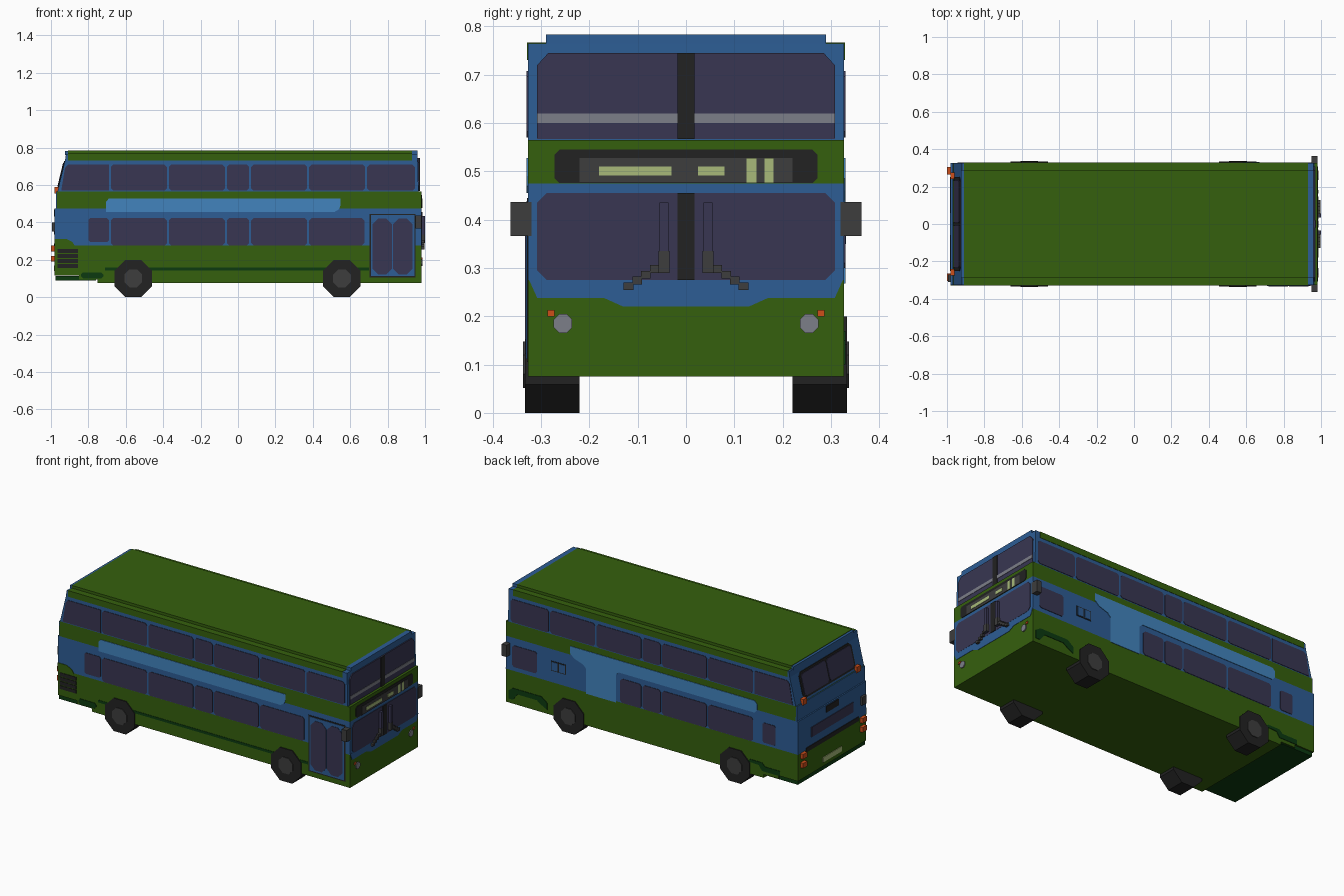
import bpy, bmesh, math

cube = bpy.data.objects.get("Cube")
if cube:
    bpy.data.objects.remove(cube, do_unlink=True)


def material(name, rgb):
    """Flat material from sRGB 0-255 values, stored as linear."""
    lin = [(c / 255 / 12.92) if c < 11 else ((c / 255 + 0.055) / 1.055) ** 2.4 for c in rgb]
    m = bpy.data.materials.new(name)
    m.use_nodes = True
    m.diffuse_color = (*lin, 1)
    m.node_tree.nodes["Principled BSDF"].inputs["Base Color"].default_value = (*lin, 1)
    return m


GREEN = material("green paint", (53, 96, 13))
DKGREEN = material("dark green", (12, 58, 16))
BLUE = material("blue paint", (45, 93, 149))
LTBLUE = material("light blue", (66, 132, 190))
GLASS = material("tinted glass", (56, 54, 82))
BLACK = material("black", (34, 34, 34))
GREY = material("dark grey", (61, 61, 61))
SILVER = material("silver", (124, 126, 136))
YELLOW = material("pale yellow", (168, 186, 122))
ORANGE = material("orange", (205, 78, 26))


def prism(name, pts, axis, lo, hi, mat, lean=None):
    """Extrude a 2D outline along axis; lean=(z0, k) shears x with height."""
    bm = bmesh.new()
    rings = []
    for d in (lo, hi):
        ring = []
        for a, b in pts:
            co = {"x": (d, a, b), "y": (a, d, b), "z": (a, b, d)}[axis]
            if lean:
                co = (co[0] + lean[1] * (co[2] - lean[0]), co[1], co[2])
            ring.append(bm.verts.new(co))
        bm.faces.new(ring)
        rings.append(ring)
    n = len(pts)
    for i in range(n):
        j = (i + 1) % n
        bm.faces.new((rings[0][i], rings[0][j], rings[1][j], rings[1][i]))
    bmesh.ops.recalc_face_normals(bm, faces=bm.faces)
    me = bpy.data.meshes.new(name)
    bm.to_mesh(me)
    bm.free()
    me.materials.append(mat)
    ob = bpy.data.objects.new(name, me)
    bpy.context.collection.objects.link(ob)
    return ob


def rect(a0, a1, b0, b1, c=0.0):
    """Rectangle outline with optional cut corners."""
    if c == 0:
        return [(a0, b0), (a1, b0), (a1, b1), (a0, b1)]
    return [(a0 + c, b0), (a1 - c, b0), (a1, b0 + c), (a1, b1 - c),
            (a1 - c, b1), (a0 + c, b1), (a0, b1 - c), (a0, b0 + c)]


def ellipse(ca, cb, ra, rb, n):
    return [(ca + ra * math.cos(math.tau * (i + .5) / n),
             cb + rb * math.sin(math.tau * (i + .5) / n)) for i in range(n)]


W = 0.327  # half width


def side(name, pts, s, mat, t=0.003):
    """Thin plate on the left (s=1) or right (s=-1) wall."""
    return prism(name, pts, "y", s * (W - 0.004), s * (W + t), mat)


def front(name, pts, mat, x=0.98, t=0.003):
    return prism(name, pts, "x", x - 0.004, x + t, mat)


def rear(name, pts, mat, x=-0.98, t=0.004, lean=None):
    return prism(name, pts, "x", x - t, x + 0.004, mat, lean)


# Body shell, stacked from the skirt to the roof
prism("lower_body", [(-.98, .115), (-.85, .115), (-.85, .095), (-.75, .095), (-.75, .075),
                     (.98, .075), (.98, .275), (-.98, .275)], "y", -W, W, GREEN)
prism("middle_body", rect(-.98, .98, .275, .475), "y", -W, W, BLUE)
prism("waist_band", rect(-.968, .98, .475, .565), "y", -W, W, GREEN)
prism("upper_body", [(-.965, .565), (.965, .565), (.96, .765), (-.92, .765), (-.925, .73)],
      "y", -W, W, BLUE)
prism("roof_edge", rect(-.91, .93, .73, .767), "y", -W - .002, W + .002, GREEN)
prism("roof_top", rect(-.91, .93, .765, .783), "y", -.29, .29, GREEN)
prism("roof_front_cap", rect(.93, .96, .765, .783), "y", -.29, .29, BLUE)
prism("roof_rear_cap", rect(-.925, -.91, .76, .78), "y", -.29, .29, BLUE)
prism("rear_underside", rect(-.975, -.76, -.32, .32), "z", .09, .114, DKGREEN)
rear("rear_waist_panel", rect(-W, W, .475, .565), BLUE, x=-.968)

# Wheels with hubs
for wx, end in ((.555, "front"), (-.56, "rear")):
    for s, lr in ((1, "left"), (-1, "right")):
        prism(f"{end}_{lr}_tyre", ellipse(wx, .1, .108, .108, 8), "y", s * .22, s * .333, BLACK)
        prism(f"{end}_{lr}_hub", ellipse(wx, .1, .052, .052, 8), "y", s * .3, s * .337, GREY)

# Upper deck side windows
BAYS = [(-.68, -.38), (-.37, -.07), (-.06, .06), (.07, .37), (.38, .68)]
for s, lr in ((1, "left"), (-1, "right")):
    for a, b in BAYS + [(.69, .945)]:
        side(f"upper_{lr}_window", rect(a, b, .57, .708, .012), s, GLASS)
    side(f"upper_{lr}_rear_window",
         [(-.945, .57), (-.69, .57), (-.69, .708), (-.91, .708), (-.925, .69)], s, GLASS)

# Lower deck side windows
for a, b in BAYS[:4] + [(.38, .675)]:
    side("lower_right_window", rect(a, b, .277, .422, .012), -1, GLASS)
side("lower_right_rear_window", rect(-.80, -.69, .295, .422, .01), -1, GLASS)
for a, b in BAYS[:3] + [(.07, .21)]:
    side("lower_left_window", rect(a, b, .277, .422, .012), 1, GLASS)
side("lower_left_rear_window", rect(-.83, -.745, .29, .41, .008), 1, GLASS)
side("driver_window", rect(.77, .935, .3, .43, .01), 1, GLASS)
side("driver_vent_frame", rect(.575, .675, .345, .405), 1, BLACK, .002)
for a in (.58, .63):
    side("driver_vent_pane", rect(a, a + .04, .35, .4), 1, BLUE, .004)

# Light blue swooshes
side("right_stripe", [(-.705, .455), (.515, .455), (.54, .47), (.548, .49), (.548, .528),
                      (-.69, .528), (-.705, .51)], -1, LTBLUE)
side("left_stripe", [(.548, .528), (.548, .485), (.52, .46), (.46, .44), (.44, .42), (.44, .268),
                     (.24, .268), (.24, .435), (.22, .455), (-.69, .455), (-.708, .475),
                     (-.708, .51), (-.69, .528)], 1, LTBLUE)

# Passenger door on the right
side("door_surround", rect(.703, .95, .105, .445), -1, BLACK, .002)
side("door", rect(.71, .943, .112, .438), -1, BLUE, .004)
for a in (.72, .829):
    side("door_glass", rect(a, a + .104, .122, .42, .03), -1, GLASS, .006)

# Skirt lines, splash patches and engine grille
side("right_skirt_line", rect(-.71, .70, .143, .158), -1, DKGREEN, .002)
side("right_rear_patch", rect(-.84, -.72, .1, .133, .012), -1, DKGREEN)
side("left_rear_patch", [(-.64, .15), (-.66, .165), (-.74, .165), (-.76, .145), (-.86, .145),
                         (-.86, .115), (-.74, .115), (-.72, .145)], 1, DKGREEN)
side("left_front_patch", [(.96, .1), (.96, .15), (.93, .17), (.74, .17), (.7, .14), (.7, .1),
                          (.74, .12), (.77, .14), (.9, .14), (.93, .1)], 1, DKGREEN)
side("rear_green_bump", [(-.98, .27), (-.87, .27), (-.885, .295), (-.92, .312), (-.98, .312)],
     -1, GREEN)
for i in range(4):
    side("engine_grille_slat", rect(-.965, -.855, .157 + .026 * i, .178 + .026 * i), -1, BLACK)

# Upper windscreen
front("upper_windscreen", [(-.308, .567), (.308, .567), (.308, .72), (.285, .745),
                           (-.285, .745), (-.308, .72)], GLASS, x=.965)
front("upper_handrail", rect(-.308, .308, .6, .62), SILVER, x=.967)
front("upper_centre_post", rect(-.018, .018, .567, .745), BLACK, x=.969)

# Destination sign
front("sign_surround", rect(-.272, .272, .476, .545, .01), BLACK)
front("sign_screen", rect(-.22, .22, .476, .528), GREY, t=.005)
for a, b, c, d in ((-.18, -.03, .491, .51), (.025, .08, .491, .51),
                   (.125, .146, .476, .528), (.163, .181, .476, .528)):
    front("sign_segment", rect(a, b, c, d), YELLOW, t=.007)

# Lower windscreen, blue apron and wipers
front("front_apron", [(-W, .28), (-.308, .238), (-.17, .238), (-.13, .22), (.13, .22),
                      (.17, .238), (.308, .238), (W, .28)], BLUE, t=.002)
front("lower_windscreen", rect(-.308, .308, .275, .455, .02), GLASS)
front("lower_centre_post", rect(-.018, .018, .275, .455), BLACK, t=.006)
for s in (1, -1):
    prism("wiper_blade", rect(s * .036, s * .055, .29, .435), "x", .984, 1.0, GLASS)
    prism("wiper_grip", rect(s * .034, s * .057, .29, .335), "x", .983, 1.001, GREY)
    for i in range(4):
        prism("wiper_arm", rect(s * (.055 + .018 * i), s * (.075 + .018 * i),
                                .29 - .012 * i, .306 - .012 * i), "x", .982, .996, GREY)
    # Headlights, indicators and mirrors
    front("headlight", ellipse(s * .255, .185, .021, .021, 8), SILVER, t=.006)
    front("front_indicator", rect(s * .272, s * .287, .2, .213), ORANGE, t=.006)
    prism("mirror", rect(s * .32, s * .363, .366, .437), "x", .95, .982, GREY)

# Rear upper window, leaning with the body
LEAN = (.565, .24)
rear("rear_window_frame", rect(-.25, .25, .58, .728, .02), BLACK, x=-.965, lean=LEAN)
for a in (-.235, .005):
    rear("rear_window", rect(a, a + .23, .592, .716, .012), GLASS, x=-.968, lean=LEAN)

# Rear panels, grille and lights
rear("rear_badge_panel", rect(-.06, .06, .43, .468), BLACK)
rear("rear_lower_panel", rect(-.2, .2, .335, .395), GLASS)
rear("rear_vent", rect(-.25, .25, .262, .288), BLACK)
rear("rear_plate", rect(-.09, .09, .14, .17), YELLOW)
prism("rear_box", rect(-.31, -.27, .35, .4), "x", -.995, -.975, GREY)
for s in (1, -1):
    prism("rear_high_light", rect(s * .24, s * .275, .555, .59), "x", -.98, -.95, ORANGE)
    for z in (.19, .245):
        prism("rear_lamp", rect(s * .265, s * .305, z, z + .03), "x", -1.0, -.975, ORANGE)
